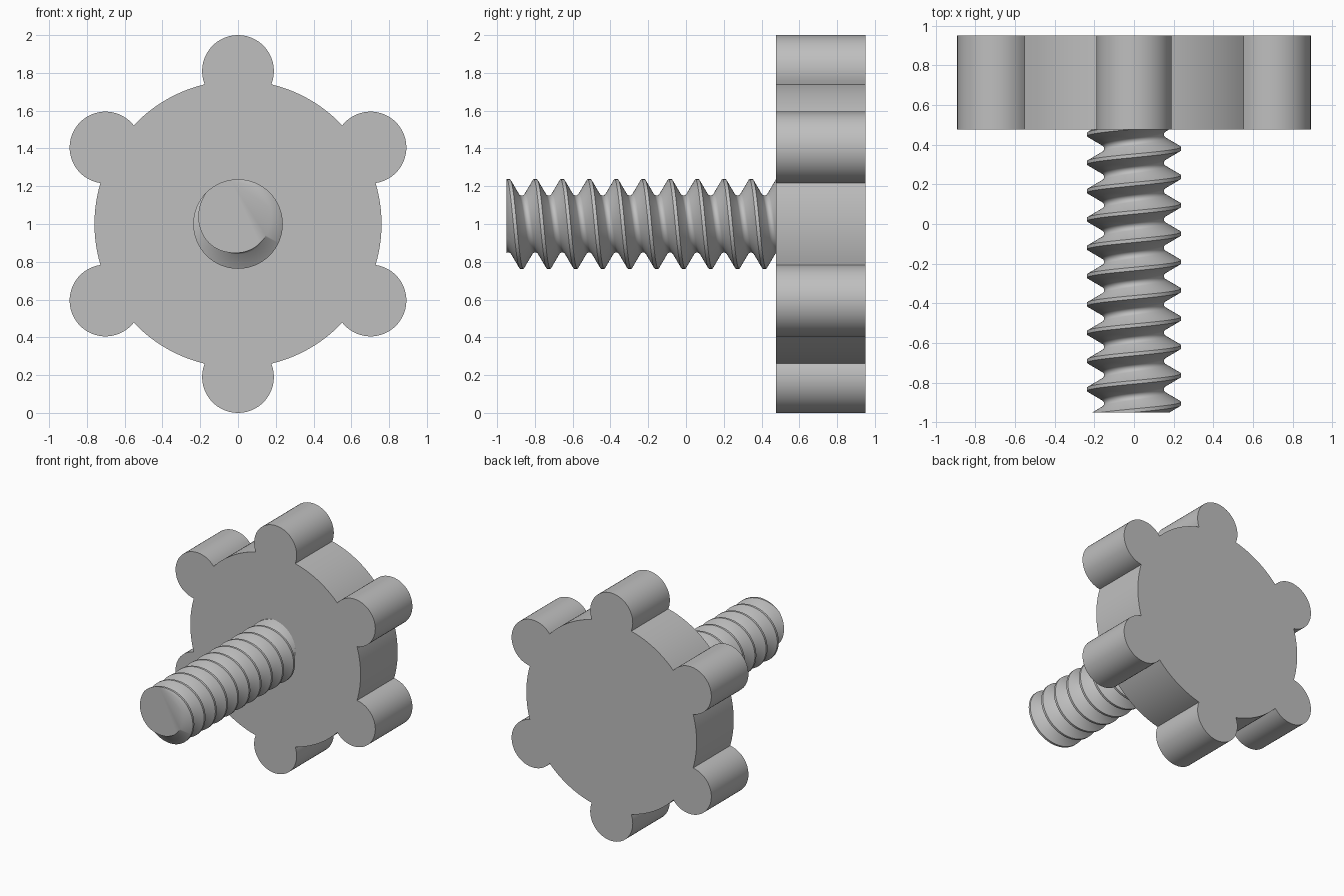
import bpy, bmesh
from math import sin, cos, pi, tau, acos
from mathutils import Vector

cube = bpy.data.objects.get("Cube")
if cube:
    bpy.data.objects.remove(cube, do_unlink=True)

CENTRE_Z = 1.0
FRONT, KNOB_FRONT, BACK = -0.95, 0.477, 0.95

grey = bpy.data.materials.new("plain grey")
grey.use_nodes = True
colour = (0.52, 0.52, 0.52, 1)
grey.diffuse_color = colour
grey.node_tree.nodes["Principled BSDF"].inputs["Base Color"].default_value = colour


def finish(bm, name, angle):
    """Turn a bmesh into a smooth object with sharp edges kept."""
    bmesh.ops.recalc_face_normals(bm, faces=bm.faces)
    mesh = bpy.data.meshes.new(name)
    bm.to_mesh(mesh)
    bm.free()
    mesh.materials.append(grey)
    obj = bpy.data.objects.new(name, mesh)
    bpy.context.collection.objects.link(obj)
    bpy.ops.object.select_all(action="DESELECT")
    obj.select_set(True)
    bpy.context.view_layer.objects.active = obj
    bpy.ops.object.shade_smooth_by_angle(angle=angle)


def polar(radius, angle, y):
    return Vector((radius * cos(angle), y, CENTRE_Z + radius * sin(angle)))


# Knob: one outline of a disc with six round lobes, extruded backwards
DISC, LOBE, REACH, LOBES = 0.76, 0.19, 0.81, 6
disc_cut = acos((REACH**2 + DISC**2 - LOBE**2) / (2 * REACH * DISC))
lobe_cut = pi - acos((REACH**2 + LOBE**2 - DISC**2) / (2 * REACH * LOBE))
bm = bmesh.new()
outline = []
for i in range(LOBES):
    mid = pi / 2 + i * tau / LOBES
    centre = polar(REACH, mid, KNOB_FRONT)
    for j in range(33):
        a = mid + lobe_cut * (j / 16 - 1)
        outline.append(centre + Vector((LOBE * cos(a), 0, LOBE * sin(a))))
    gap = tau / LOBES - 2 * disc_cut
    for j in range(1, 14):
        outline.append(polar(DISC, mid + disc_cut + gap * j / 14, KNOB_FRONT))
face = bm.faces.new([bm.verts.new(p) for p in outline])
extruded = bmesh.ops.extrude_face_region(bm, geom=[face], use_keep_orig=True)
bmesh.ops.translate(bm, vec=(0, BACK - KNOB_FRONT, 0),
                    verts=[v for v in extruded["geom"] if isinstance(v, bmesh.types.BMVert)])
finish(bm, "lobed_knob", 0.5)

# Threaded shaft: a right-handed helical surface, trimmed and capped at both ends
PITCH, CREST_Y, STEPS = 0.1428, 0.38, 72
thread = [(-0.0625, 0.237), (0.0625, 0.237), (0.375, 0.16), (0.43, 0.153),
          (0.5, 0.151), (0.57, 0.153), (0.625, 0.16)]
rows = [(CREST_Y + (k + t) * PITCH, r) for k in range(-11, 4) for t, r in thread]
bm = bmesh.new()
grid = []
for y, r in rows:
    grid.append([bm.verts.new(polar(r, tau * s / STEPS, y - PITCH * s / STEPS))
                 for s in range(STEPS)])
n = len(thread)
for i in range(n, len(rows) - 1):
    # the last column joins the first one a pitch further along
    low = grid[i] + [grid[i - n][0]]
    high = grid[i + 1] + [grid[i + 1 - n][0]]
    for s in range(STEPS):
        bm.faces.new((low[s], low[s + 1], high[s + 1], high[s]))
for y, direction in ((FRONT, -1), (KNOB_FRONT + 0.01, 1)):
    cut = bmesh.ops.bisect_plane(bm, geom=bm.verts[:] + bm.edges[:] + bm.faces[:],
                                 plane_co=(0, y, 0), plane_no=(0, direction, 0),
                                 clear_outer=True)
    rim = [e for e in cut["geom_cut"] if isinstance(e, bmesh.types.BMEdge)]
    bmesh.ops.edgeloop_fill(bm, edges=rim)
bmesh.ops.delete(bm, geom=[v for v in bm.verts if not v.link_faces], context="VERTS")
finish(bm, "threaded_shaft", 0.61)
